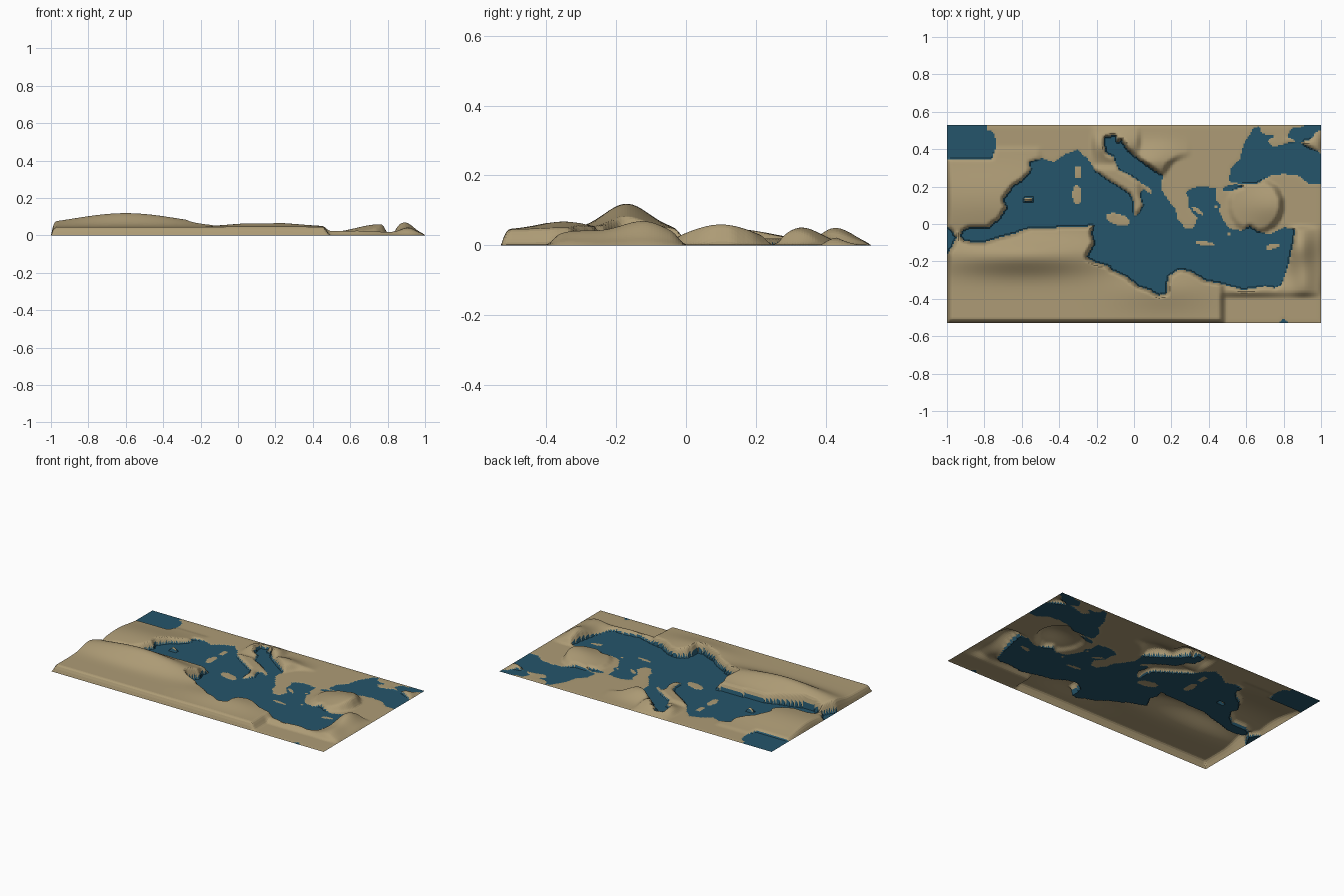
import bpy, bmesh, math

NX, NY = 260, 138            # grid cells
HX, HY = 1.0, 0.53           # half extents

# Coast outlines as (x, y) pairs in hundredths of a unit
WEST_SEA = [-93, -7, -92, -4, -88, -2, -78, -2, -72, 3, -70, 6, -68, 9, -70, 13, -65, 20, -59, 24,
            -55, 29, -56, 33, -49, 35, -43, 33, -37, 37, -30, 39.5, -25, 35, -21, 29, -16, 25,
            -8, 20, -2, 16, 0, 10, 0, 4, 10, 0, 0, -20, -12, -23, -21, -20, -25, -18, -24, -15,
            -21, -10, -23, -5, -21, 0, -25, -1, -35, -1, -47, -2, -56, -2, -64, -5, -72, -7,
            -81, -10, -90, -9]
ADRIATIC = [-16, 46, -10, 47.5, -9, 43, -7, 45, -3, 39, 2, 35, 9, 30, 15, 26, 14, 19, 18, 13, 22, 8,
            23, 2, 28, -4, 20, -20, -5, -10, -1, 4, 2, 5, 5, 10, 3, 16, 5, 19, 10, 15, 10, 18, 4, 22,
            -2, 26, -8, 29, -11, 36, -15, 38]
EAST_SEA = [23, 3, 28, -3, 32, -2, 34, 3, 30, 8, 30, 12, 28, 17, 31, 19, 36, 19.5, 44, 19, 43, 14, 46, 10,
            45, 7, 49, 0, 52, -3, 57, -4, 62, -1, 66, -4, 72, -6, 76, -4, 80, -2, 86, -3, 85, -9,
            82, -23, 79, -32, 75, -34, 70, -33, 65, -34, 58, -35, 48, -32, 38, -30, 30, -25, 24, -24,
            18, -28, 17, -37, 13, -38, 8, -35, 2, -33, -4, -28, -13, -24, -10, -10, 20, 0]
BLACK_SEA = [51, 23, 52, 30, 57, 35, 59, 43, 64, 51, 67, 52, 68, 48, 75, 47, 71, 44, 75, 41, 82, 43,
             88, 44, 94, 41, 101, 37, 101, 22, 93, 22, 88, 26, 80, 27, 73, 26, 66, 22, 57, 22]
AZOV = [82, 47, 87, 44, 94, 45, 97, 49, 101, 51, 101, 54, 94, 54, 88, 51, 84, 51]
NORTHWEST_OCEAN = [-101, 35, -76, 35, -74, 42, -75, 49, -79, 50, -79, 54, -101, 54]
STRAIT_OCEAN = [-101, 0, -98, -3, -95, -7, -98, -13, -101, -18]
MARMARA = [47, 18, 52, 18, 58, 20, 55, 21, 50, 20.5]
SOUTH_GULF = [76, -54, 80, -50, 84, -54]
SEAS = [[(p[i] / 100, p[i + 1] / 100) for i in range(0, len(p), 2)] for p in
        (WEST_SEA, ADRIATIC, EAST_SEA, BLACK_SEA, AZOV, NORTHWEST_OCEAN, STRAIT_OCEAN, MARMARA, SOUTH_GULF)]

# Islands: centre x, y, radius x, y, tilt
ISLANDS = [(-.30, .275, .022, .036, 0), (-.305, .155, .027, .053, 0), (-.085, .025, .068, .032, -.3),
           (-.565, .13, .025, .013, 0), (.38, -.105, .055, .014, -.1), (.74, -.12, .04, .017, .25),
           (.34, .07, .04, .012, -.6), (.44, .09, .014, .012, 0), (.51, -.055, .013, .012, 0)]


def inside(x, y, poly):
    hit = False
    for (x1, y1), (x2, y2) in zip(poly, poly[1:] + poly[:1]):
        if (y1 > y) != (y2 > y) and x < x1 + (y - y1) * (x2 - x1) / (y2 - y1):
            hit = not hit
    return hit


def on_island(x, y):
    for cx, cy, rx, ry, t in ISLANDS:
        u, v = x - cx, y - cy
        c, s = math.cos(t), math.sin(t)
        if ((u * c + v * s) / rx) ** 2 + ((v * c - u * s) / ry) ** 2 < 1:
            return True
    return False


def is_sea(x, y):
    return any(inside(x, y, p) for p in SEAS) and not on_island(x, y)


def bell(x, y, cx, cy, sx, sy):
    return math.exp(-((x - cx) / sx) ** 2 - ((y - cy) / sy) ** 2)


def land_height(x, y):
    z = 0.002
    # Southern plateau with its long mountain ridge
    if (x < -.2 and y < -.06) or (-.72 < x < -.2 and y < .02) or (x < .47 and y < -.2):
        z = .045 + .075 * bell(x, y, -.6, -.17, .40, .09) + .024 * bell(x, y, .15, -.35, .25, .1)
    # Western peninsula dome
    elif x < -.5 and y < .4:
        z = .002 + .046 * bell(x, y, -.75, .12, .6, .2)
    # Hills either side of the narrow northern gulf
    elif -.22 < x < .03 and y > .3:
        z = .002 + .058 * bell(x, y, -.08, .42, .14, .07)
    elif .03 <= x < .3 and y > .15 and math.hypot(x - .3, y - .22) > .15:
        z = .002 + .05 * bell(x, y, .1, .33, .14, .08)
    # Central boot
    elif -.22 < x < .11 and .06 < y <= .3:
        z = .02
    # Eastern plateau, ending in a round edge
    elif x > .48 and -.07 < y < .25 and math.hypot(x - .65, y - .1) < .14:
        z = .01 + .05 * bell(x, y, .76, .1, .18, .13)
    # Delta strip and the ridge along the eastern shore
    elif x > .47 and -.38 < y < -.02:
        z = .028 * bell(x, y, .6, -.36, .3, .06) + .07 * bell(x, y, .89, -.12, .07, .11) \
            + .035 * bell(x, y, .91, -.3, .06, .1)
    # Hills at the north-east corner
    elif x > .8 and y > .38:
        z = .002 + .025 * bell(x, y, .92, .42, .08, .05)
    return z


# Sample the height field
xs = [-HX + 2 * HX * i / NX for i in range(NX + 1)]
ys = [-HY + 2 * HY * j / NY for j in range(NY + 1)]
sea = [[is_sea(x, y) for x in xs] for y in ys]


def border(i, j):
    return i in (0, NX) or j in (0, NY)


z = [[0 if sea[j][i] or border(i, j) else land_height(xs[i], ys[j])
      for i in range(NX + 1)] for j in range(NY + 1)]

# Soften cliffs, holding the water and the rim at zero
for _ in range(3):
    z = [[0 if sea[j][i] or border(i, j) else
          sum(z[j + b][i + a] for a in (-1, 0, 1) for b in (-1, 0, 1)) / 9
          for i in range(NX + 1)] for j in range(NY + 1)]

# Relief sheet
bm = bmesh.new()
grid = [[bm.verts.new((xs[i], ys[j], z[j][i])) for i in range(NX + 1)] for j in range(NY + 1)]
for j in range(NY):
    for i in range(NX):
        f = bm.faces.new((grid[j][i], grid[j][i + 1], grid[j + 1][i + 1], grid[j + 1][i]))
        f.material_index = int(sea[j][i] + sea[j][i + 1] + sea[j + 1][i] + sea[j + 1][i + 1] >= 2)
mesh = bpy.data.meshes.new("relief_map")
bm.to_mesh(mesh)
bm.free()

# Colours
for name, col in (("sandy land", (.42, .33, .18, 1)), ("deep blue water", (.018, .09, .145, 1))):
    m = bpy.data.materials.new(name)
    m.diffuse_color = col
    mesh.materials.append(m)
bpy.context.collection.objects.link(bpy.data.objects.new("relief_map", mesh))
